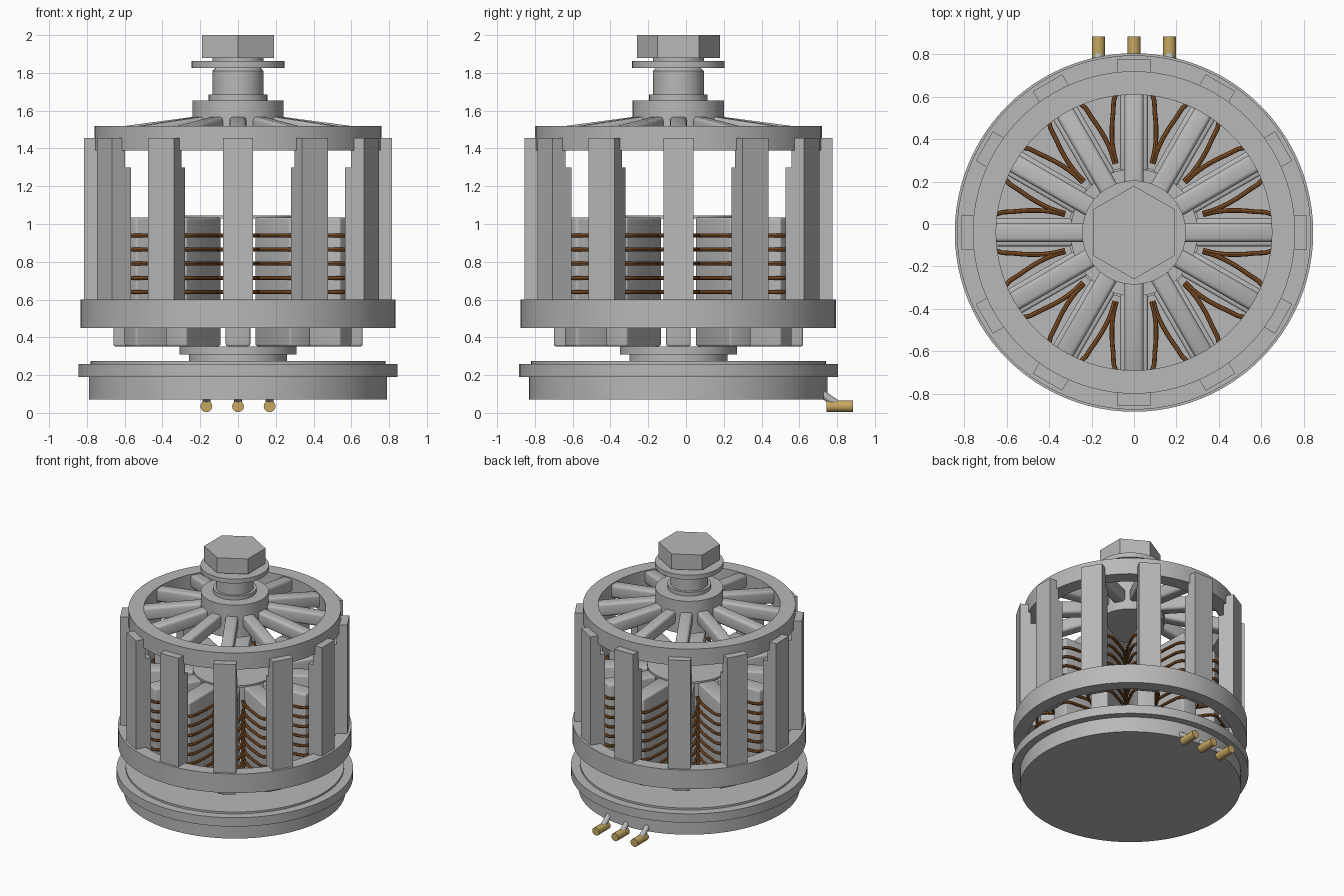
import bpy, bmesh, math
from mathutils import Matrix, Vector

old = bpy.data.objects.get("Cube")
if old:
    bpy.data.objects.remove(old, do_unlink=True)

CY = -0.04          # the motor axis sits slightly forward of centre
COUNT = 12
AXIS = Matrix.Translation((0, CY, 0))


def material(name, rgb):
    m = bpy.data.materials.new(name)
    m.use_nodes = True
    m.diffuse_color = (*rgb, 1)
    bsdf = next(n for n in m.node_tree.nodes if n.type == 'BSDF_PRINCIPLED')
    bsdf.inputs["Base Color"].default_value = (*rgb, 1)
    return m


STEEL = material("grey metal", (0.48, 0.48, 0.48))
COPPER = material("copper brown", (0.27, 0.10, 0.025))
BRASS = material("brass", (0.56, 0.39, 0.12))


def add(name, mesh, mat, matrix):
    if not mesh.materials:
        mesh.materials.append(mat)
    ob = bpy.data.objects.new(name, mesh)
    bpy.context.collection.objects.link(ob)
    ob.matrix_world = matrix
    return ob


def smooth(ob):
    bpy.ops.object.select_all(action='DESELECT')
    ob.select_set(True)
    bpy.context.view_layer.objects.active = ob
    bpy.ops.object.shade_smooth_by_angle(angle=math.radians(30))


def lathe(name, profile, ring=False, mat=STEEL, matrix=AXIS, seg=96):
    """Revolve (radius, z) points; a ring also joins last point to first."""
    bm = bmesh.new()
    pts = [bm.verts.new((r, 0, z)) for r, z in profile]
    pairs = list(zip(pts, pts[1:])) + ([(pts[-1], pts[0])] if ring else [])
    edges = [bm.edges.new(p) for p in pairs]
    bmesh.ops.spin(bm, geom=pts + edges, axis=(0, 0, 1), cent=(0, 0, 0),
                   angle=math.tau, steps=seg, use_duplicate=False)
    bmesh.ops.remove_doubles(bm, verts=bm.verts, dist=1e-5)
    bmesh.ops.recalc_face_normals(bm, faces=bm.faces)
    me = bpy.data.meshes.new(name)
    bm.to_mesh(me)
    bm.free()
    ob = add(name, me, mat, matrix)
    smooth(ob)
    return ob


def block(name, r0, r1, width, z0, z1, bevel=0.0, drop=0.0):
    """Radial box mesh along +x; drop lowers its outer end."""
    bm = bmesh.new()
    bmesh.ops.create_cube(bm, size=1)
    for v in bm.verts:
        v.co = Vector(((r0 + r1) / 2 + v.co.x * (r1 - r0), v.co.y * width,
                       (z0 + z1) / 2 + v.co.z * (z1 - z0) - drop * (v.co.x + 0.5)))
    if bevel:
        bmesh.ops.bevel(bm, geom=bm.edges[:], offset=bevel, segments=3,
                        profile=0.5, affect='EDGES')
    me = bpy.data.meshes.new(name)
    bm.to_mesh(me)
    bm.free()
    return me


def around(name, mesh, mat=STEEL, lift=0.0, round_edges=False):
    """Repeat a mesh evenly around the motor axis."""
    for i in range(COUNT):
        turn = Matrix.Rotation(math.tau * i / COUNT, 4, 'Z')
        ob = add(f"{name}_{i + 1}", mesh, mat, AXIS @ Matrix.Translation((0, 0, lift)) @ turn)
        if round_edges and i == 0:
            smooth(ob)


# Base plate with stepped flange, and the mount the stator sits on
lathe("base_plate", [(0, 0.07), (0.79, 0.07), (0.79, 0.19), (0.845, 0.19),
                     (0.845, 0.26), (0.78, 0.26), (0.78, 0.275), (0, 0.275)])
lathe("stator_mount", [(0, 0.27), (0.26, 0.27), (0.26, 0.31), (0.31, 0.31),
                       (0.31, 0.352), (0, 0.352)])

# Stator teeth and top cap
around("stator_tooth", block("stator_tooth", 0.29, 0.66, 0.13, 0.352, 1.035, 0.012),
       round_edges=True)
lathe("stator_cap", [(0, 1.03), (0.30, 1.03), (0.30, 1.046), (0, 1.046)])

# Copper loops around each tooth
half = [(0.325, 0.083), (0.39, 0.098), (0.47, 0.104), (0.57, 0.098), (0.645, 0.088),
        (0.675, 0.06)]
path = half + [(0.68, 0)] + [(x, -y) for x, y in reversed(half)]
curve = bpy.data.curves.new("winding", 'CURVE')
curve.dimensions = '3D'
curve.bevel_depth = 0.011
curve.bevel_resolution = 2
curve.resolution_u = 3
curve.use_fill_caps = True
spline = curve.splines.new('BEZIER')
spline.bezier_points.add(len(path) - 1)
for p, (x, y) in zip(spline.bezier_points, path):
    p.co = (x, y, 0)
    p.handle_left_type = p.handle_right_type = 'AUTO'
temp = bpy.data.objects.new("winding_path", curve)
bpy.context.collection.objects.link(temp)
bpy.context.view_layer.update()
wire_mesh = bpy.data.meshes.new_from_object(
    temp.evaluated_get(bpy.context.evaluated_depsgraph_get()))
bpy.data.objects.remove(temp)
wire_mesh.materials.clear()
for level in range(7):
    around(f"winding_{level + 1}", wire_mesh, COPPER, 0.49 + 0.075 * level, level == 0)

# Rotor: lower ring, upright bars with thinner inner magnets, top ring
lathe("lower_ring", [(0.74, 0.45), (0.835, 0.45), (0.835, 0.60), (0.74, 0.60)], True)
around("rotor_bar", block("rotor_bar", 0.737, 0.815, 0.16, 0.48, 1.455))
around("magnet", block("magnet", 0.70, 0.738, 0.16, 0.46, 1.30))
lathe("top_ring", [(0.65, 1.39), (0.76, 1.39), (0.76, 1.52), (0.65, 1.52)], True)

# Hub, sloping spokes and shaft
around("spoke", block("spoke", 0.20, 0.69, 0.09, 1.47, 1.572, 0.02, 0.065),
       round_edges=True)
lathe("hub", [(0, 1.40), (0.242, 1.40), (0.242, 1.655), (0.155, 1.655),
              (0.155, 1.685), (0.135, 1.685), (0.135, 1.81), (0.12, 1.825),
              (0.12, 1.83), (0, 1.83)])
lathe("washer", [(0, 1.827), (0.245, 1.827), (0.245, 1.862), (0, 1.862)])
lathe("shaft_neck", [(0, 1.85), (0.135, 1.85), (0.135, 1.89), (0, 1.89)])
lathe("hex_nut", [(0, 1.88), (0.22, 1.88), (0.22, 2.0), (0, 2.0)], seg=6,
      matrix=AXIS @ Matrix.Rotation(math.pi / 6, 4, 'Z'))

# Three lead wires with round connectors at the back
for i, x in enumerate((-0.167, 0, 0.167)):
    along_y = Matrix.Translation((x, 0.745, 0.035)) @ Matrix.Rotation(-math.pi / 2, 4, 'X')
    lathe(f"connector_{i + 1}", [(0, 0), (0.031, 0), (0.031, 0.14), (0, 0.14)],
          mat=BRASS, matrix=along_y, seg=24)
    a, b = Vector((x, 0.70, 0.115)), Vector((x, 0.80, 0.045))
    lean = (b - a).to_track_quat('Z', 'Y').to_matrix().to_4x4()
    n = (b - a).length
    lathe(f"lead_wire_{i + 1}", [(0, 0), (0.021, 0), (0.021, n), (0, n)],
          matrix=Matrix.Translation(a) @ lean, seg=16)
